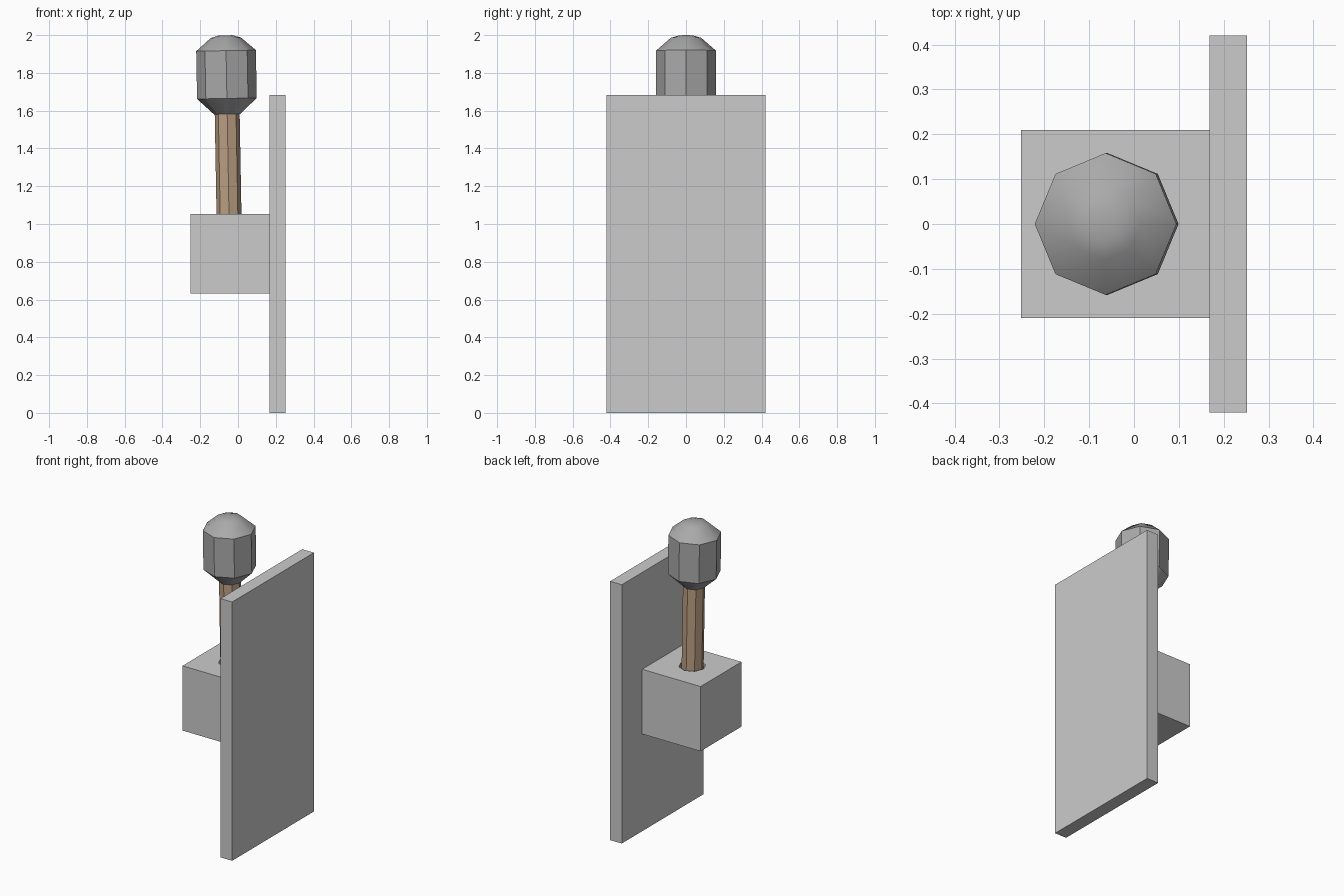
import bpy, bmesh
from math import cos, sin, pi, radians

if "Cube" in bpy.data.objects:
    bpy.data.objects.remove(bpy.data.objects["Cube"])


def material(name, rgb):
    m = bpy.data.materials.new(name)
    m.diffuse_color = (*rgb, 1)
    m.use_nodes = True
    m.node_tree.nodes["Principled BSDF"].inputs["Base Color"].default_value = m.diffuse_color
    return m


def add_object(name, bm, mat=None):
    bmesh.ops.recalc_face_normals(bm, faces=bm.faces)
    me = bpy.data.meshes.new(name)
    bm.to_mesh(me)
    bm.free()
    ob = bpy.data.objects.new(name, me)
    bpy.context.collection.objects.link(ob)
    if mat:
        me.materials.append(mat)
    return ob


def box(name, lo, hi):
    bm = bmesh.new()
    bmesh.ops.create_cube(bm, size=1)
    for v in bm.verts:
        v.co = [(a + b) / 2 + c * (b - a) for a, b, c in zip(lo, hi, v.co)]
    return add_object(name, bm)


def turned(name, profile, mat=None, sides=8):
    """Closed faceted solid from (radius, height) pairs."""
    bm = bmesh.new()
    rings = [[bm.verts.new((r * cos(2 * pi * i / sides), r * sin(2 * pi * i / sides), z))
              for i in range(sides)] for r, z in profile]
    for a, b in zip(rings, rings[1:]):
        for i in range(sides):
            j = (i + 1) % sides
            bm.faces.new((a[i], a[j], b[j], b[i]))
    bm.faces.new(rings[0][::-1])
    bm.faces.new(rings[-1])
    return add_object(name, bm, mat)


def activate(ob):
    bpy.ops.object.select_all(action='DESELECT')
    ob.select_set(True)
    bpy.context.view_layer.objects.active = ob


wood = material("wood", (0.50, 0.35, 0.23))
charcoal = material("charcoal", (0.40, 0.40, 0.40))

# wall plate and socket block
wall_plate = box("wall_plate", (0.168, -0.42, 0), (0.252, 0.42, 1.683))
socket = box("socket_block", (-0.252, -0.21, 0.632), (0.168, 0.21, 1.053))

# blind hole in the socket
cutter = turned("hole_cutter", [(0.08, 0.68), (0.08, 1.2)])
cutter.location.x = -0.045
cutter.hide_render = True
cut = socket.modifiers.new("hole", 'BOOLEAN')
cut.operation = 'DIFFERENCE'
cut.solver = 'EXACT'
cut.object = cutter
activate(socket)
bpy.ops.object.modifier_apply(modifier=cut.name)
bpy.data.objects.remove(cutter)

# torch: handle and head share one slightly leaning axis
handle = turned("handle", [(0.066, 0), (0.066, 0.93)], wood)
head = turned("torch_head", [(0.07, 0.902), (0.158, 0.985), (0.158, 1.238),
                             (0.08, 1.306), (0.035, 1.319)], charcoal)
for part in (handle, head):
    part.location = (-0.041, 0, 0.68)
    part.rotation_euler.y = -0.018

# softened dome on the head, crisp sides
activate(head)
bpy.ops.object.shade_smooth_by_angle(angle=radians(40))
